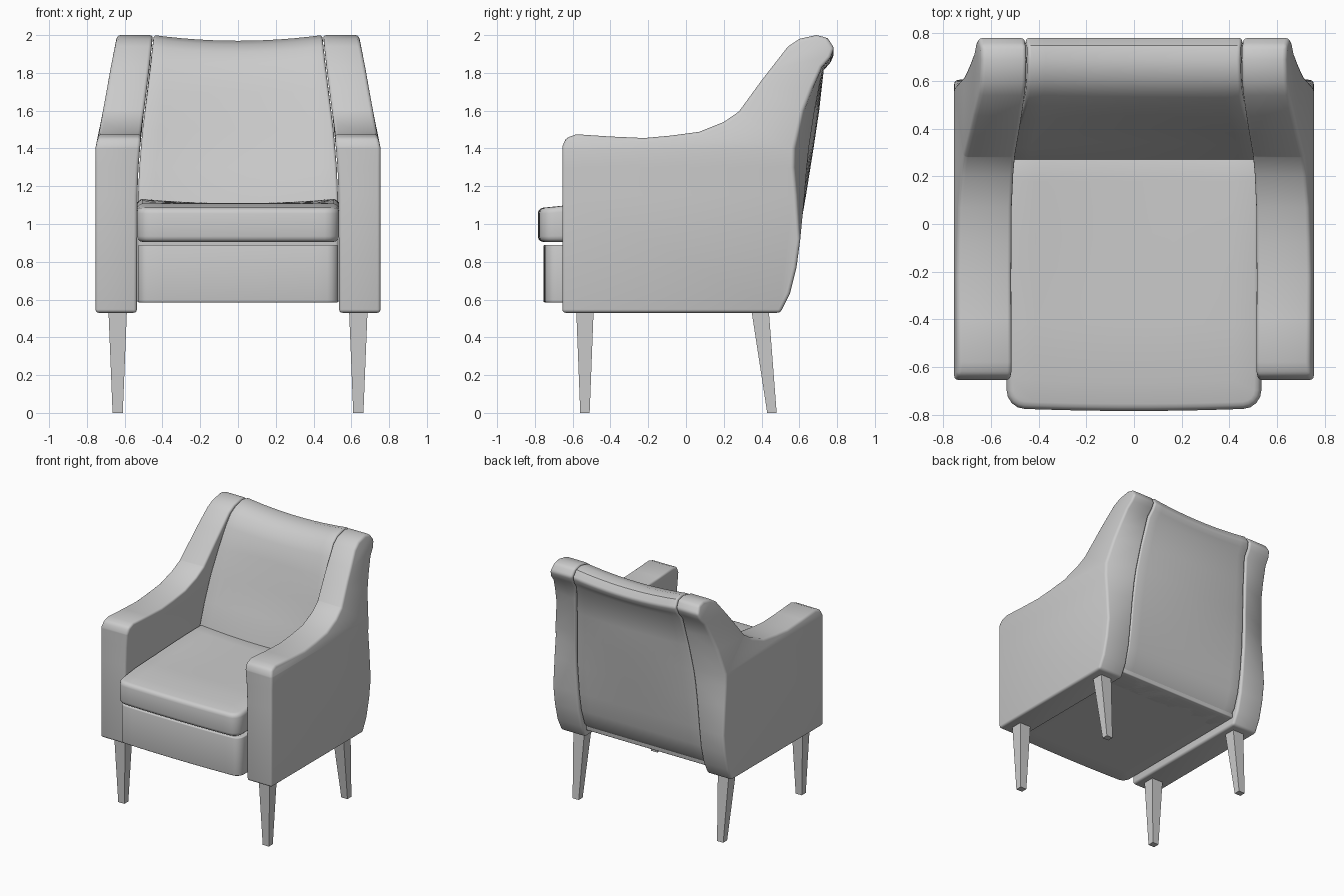
import bpy, bmesh, math
from mathutils import Vector

cube = bpy.data.objects.get("Cube")
if cube:
    bpy.data.objects.remove(cube, do_unlink=True)

fabric = bpy.data.materials.new("grey_upholstery")
fabric.use_nodes = True
GREY = (0.6, 0.6, 0.6, 1)
fabric.diffuse_color = GREY
fabric.node_tree.nodes["Principled BSDF"].inputs["Base Color"].default_value = GREY


def lerp_table(table, z):
    """Piecewise linear value from (z, value) pairs."""
    if z <= table[0][0]:
        return table[0][1]
    for (z0, a), (z1, b) in zip(table, table[1:]):
        if z <= z1:
            return a + (b - a) * (z - z0) / (z1 - z0)
    return table[-1][1]


def smoothstep(a, b, v):
    t = min(max((v - a) / (b - a), 0), 1)
    return t * t * (3 - 2 * t)


def bevel_sharp(bm, width, angle, segments=3):
    bm.normal_update()
    edges = [e for e in bm.edges if len(e.link_faces) == 2
             and e.calc_face_angle(0) > math.radians(angle)]
    bmesh.ops.bevel(bm, geom=edges, offset=width, segments=segments,
                    profile=0.5, affect='EDGES', clamp_overlap=True)


def finish(bm, name, smooth_angle=40):
    bmesh.ops.recalc_face_normals(bm, faces=bm.faces)
    mesh = bpy.data.meshes.new(name)
    bm.to_mesh(mesh)
    bm.free()
    mesh.materials.append(fabric)
    ob = bpy.data.objects.new(name, mesh)
    bpy.context.collection.objects.link(ob)
    bpy.ops.object.select_all(action='DESELECT')
    ob.select_set(True)
    bpy.context.view_layer.objects.active = ob
    bpy.ops.object.shade_smooth_by_angle(angle=math.radians(smooth_angle))
    return ob


# Plan widths of the side panels, narrowing towards the top
OUTER = [(1.4, .755), (1.48, .738), (1.65, .705), (1.85, .67), (2, .64)]
INNER = [(1.1, .535), (1.3, .527), (1.5, .51), (1.8, .472), (2, .45)]

# Side panel silhouette (y, z): arm, sweep, rolled top, back
ARM = [(-.655, .53), (-.655, 1.41), (-.635, 1.455), (-.58, 1.475), (-.4, 1.463),
       (-.22, 1.455), (-.08, 1.468), (.07, 1.488), (.2, 1.54), (.28, 1.595),
       (.4, 1.76), (.54, 1.94), (.6, 1.98), (.69, 2), (.75, 1.985), (.785, 1.93),
       (.765, 1.88), (.725, 1.83), (.685, 1.6), (.655, 1.4), (.63, 1.15),
       (.605, .92), (.585, .77), (.55, .63), (.5, .53)]


def side_panel(name, side):
    bm = bmesh.new()
    face = bm.faces.new([bm.verts.new((0, y, z)) for y, z in ARM])
    ext = bmesh.ops.extrude_face_region(bm, geom=[face])["geom"]
    for v in ext:
        if isinstance(v, bmesh.types.BMVert):
            v.co.x = 1
    for z in (1.15, 1.3, 1.4, 1.6, 1.72, 1.83):
        bmesh.ops.bisect_plane(bm, geom=bm.verts[:] + bm.edges[:] + bm.faces[:],
                               dist=.002, plane_co=(0, 0, z), plane_no=(0, 0, 1))
    for v in bm.verts:
        outer = v.co.x > .5
        z = v.co.z
        v.co.x = side * lerp_table(OUTER if outer else INNER, z)
        # the back strip slants forward towards the outside
        if outer and v.co.y > .56 and 1 < z < 1.84:
            v.co.y -= .08 * math.sin(math.pi * (z - 1) / .85)
    bmesh.ops.recalc_face_normals(bm, faces=bm.faces)
    bevel_sharp(bm, .018, 42)
    finish(bm, name)


side_panel("left_arm_panel", 1)
side_panel("right_arm_panel", -1)

# Backrest: closed profile swept across, with a gentle hollow
BACK = [(.24, .9), (.26, 1.1), (.315, 1.3), (.37, 1.5), (.435, 1.7), (.495, 1.85),
        (.55, 1.94), (.61, 1.98), (.69, 2), (.75, 1.985), (.785, 1.93),
        (.765, 1.88), (.725, 1.83), (.675, 1.6), (.645, 1.4), (.62, 1.15),
        (.595, .92), (.57, .77), (.53, .65), (.47, .585), (.3, .585)]
bm = bmesh.new()
COLS = 12
rings = []
for i in range(COLS + 1):
    t = 2 * i / COLS - 1
    hollow = 1 - t * t
    rings.append([bm.verts.new((t * (lerp_table(INNER, z) - .004),
                                y + .03 * hollow * smoothstep(1, 1.3, z) * (1 - smoothstep(1.6, 1.9, z)),
                                z - .03 * hollow * smoothstep(1.7, 1.95, z))) for y, z in BACK])
n = len(BACK)
for a, b in zip(rings, rings[1:]):
    for j in range(n):
        k = (j + 1) % n
        bm.faces.new((a[j], a[k], b[k], b[j]))
bm.faces.new(rings[0])
bm.faces.new(rings[-1])
bmesh.ops.recalc_face_normals(bm, faces=bm.faces)
bevel_sharp(bm, .015, 50)
finish(bm, "backrest")


def padded_box(name, x, y0, y1, z0, z1, corner, edge, shape=None):
    """Gridded box with rounded front corners and soft edges."""
    bm = bmesh.new()
    bmesh.ops.create_cube(bm, size=1)
    for axis, cuts in ((0, 8), (1, 8)):
        along = [e for e in bm.edges
                 if abs((e.verts[0].co - e.verts[1].co)[axis]) > .9]
        bmesh.ops.subdivide_edges(bm, edges=along, cuts=cuts, use_grid_fill=True)
    for v in bm.verts:
        v.co = Vector((v.co.x * 2 * x, y0 + (v.co.y + .5) * (y1 - y0),
                       z0 + (v.co.z + .5) * (z1 - z0)))
    front = [e for e in bm.edges
             if all(abs(abs(v.co.x) - x) < .001 and abs(v.co.y - y0) < .001 for v in e.verts)]
    bmesh.ops.bevel(bm, geom=front, offset=corner, segments=4, profile=.5, affect='EDGES')
    bevel_sharp(bm, edge, 50)
    if shape:
        for v in bm.verts:
            shape(v.co)
    finish(bm, name)


def cushion_shape(co):
    # saddle-shaped top, sloping down to a slightly bowed front
    up = (co.z - .905) / .18
    u = co.x / .535
    co.z += up * (.025 * smoothstep(-.8, -.5, co.y) + .025 * u * u * smoothstep(-.6, .2, co.y))
    if co.y < -.6:
        co.y += .012 * u * u


def base_shape(co):
    if co.y < -.6:
        co.y += .012 * (co.x / .535) ** 2


padded_box("seat_cushion", .535, -.785, .3, .905, 1.085, .075, .03, cushion_shape)
padded_box("seat_base", .533, -.755, .5, .585, .89, .06, .008, base_shape)


# Legs: tapered square posts, the back pair raked
def leg(name, side, top_y, foot_y):
    bm = bmesh.new()
    bmesh.ops.create_cube(bm, size=1)
    for v in bm.verts:
        top = v.co.z > 0
        width = .098 if top else .054
        v.co = Vector((side * .637 + v.co.x * width,
                       (top_y if top else foot_y) + v.co.y * (.092 if top else .05),
                       .545 if top else 0))
    finish(bm, name, 30)


for side, label in ((1, "left"), (-1, "right")):
    leg("front_leg_" + label, side, -.535, -.535)
    leg("back_leg_" + label, side, .392, .455)
